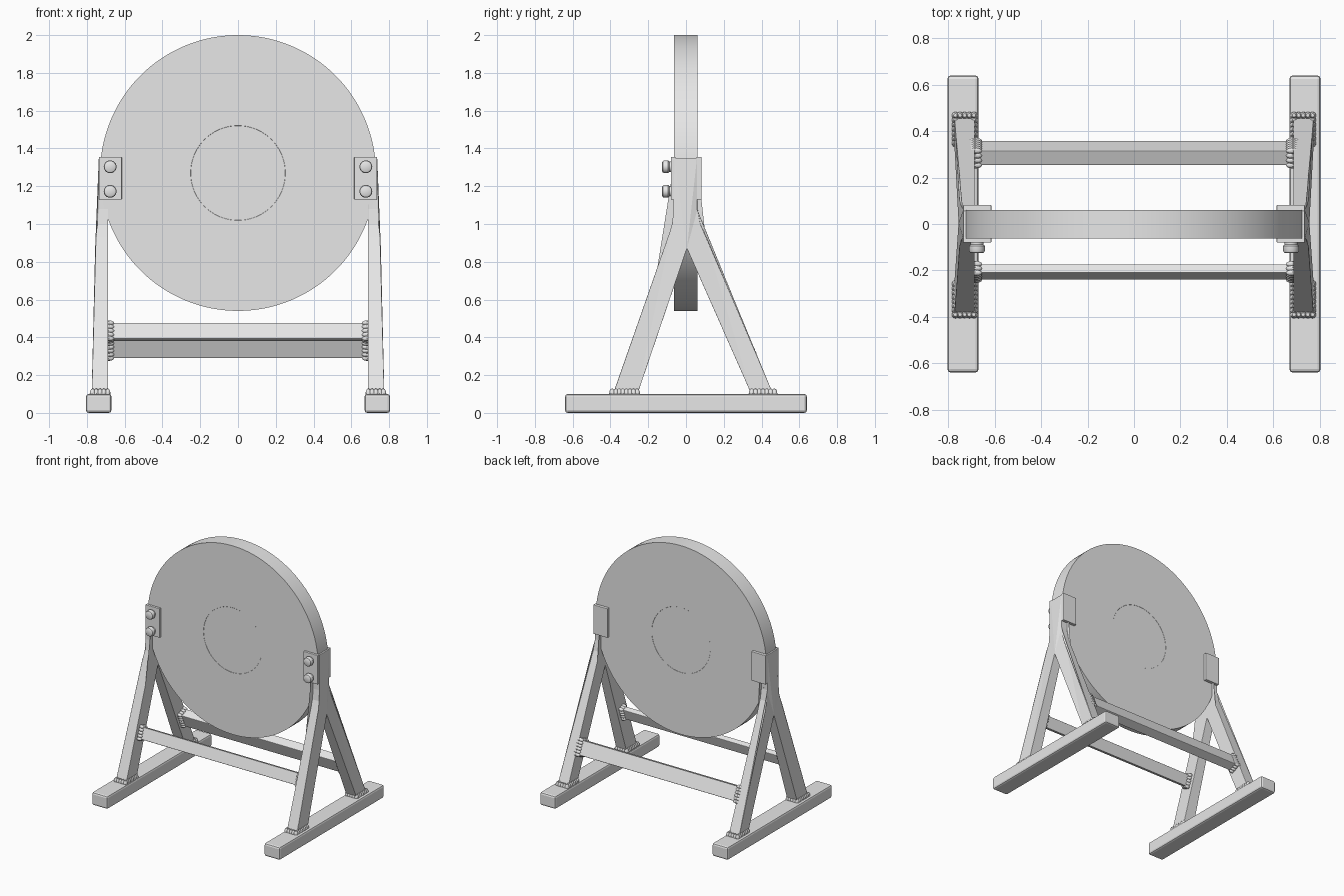
import bpy, bmesh, math
from mathutils import Matrix, Vector

if "Cube" in bpy.data.objects:
    bpy.data.objects.remove(bpy.data.objects["Cube"])

steel = bpy.data.materials.new("grey_steel")
steel.diffuse_color = (0.8, 0.8, 0.8, 1)
steel.use_nodes = True
steel.node_tree.nodes["Principled BSDF"].inputs["Base Color"].default_value = steel.diffuse_color


def finish(name, bm, bevel=0, mirror=False, smooth=False):
    """Turn a bmesh into a named object with optional bevel and x mirror."""
    bmesh.ops.recalc_face_normals(bm, faces=bm.faces)
    me = bpy.data.meshes.new(name)
    bm.to_mesh(me)
    bm.free()
    me.materials.append(steel)
    ob = bpy.data.objects.new(name, me)
    bpy.context.collection.objects.link(ob)
    if bevel:
        b = ob.modifiers.new("bevel", 'BEVEL')
        b.width, b.segments = bevel, 2
        b.limit_method = 'ANGLE'
    if mirror:
        m = ob.modifiers.new("mirror", 'MIRROR')
        m.use_axis[0] = True
        m.use_clip = False
        m.use_mirror_merge = False
    if smooth:
        bpy.ops.object.select_all(action='DESELECT')
        ob.select_set(True)
        bpy.context.view_layer.objects.active = ob
        bpy.ops.object.shade_smooth_by_angle(angle=math.radians(35))
    return ob


def box(name, lo, hi, bevel=0, mirror=False):
    lo, hi = Vector(lo), Vector(hi)
    bm = bmesh.new()
    bmesh.ops.create_cube(bm, size=1, matrix=Matrix.Translation((lo + hi) / 2)
                          @ Matrix.Diagonal((*(hi - lo), 1)))
    return finish(name, bm, bevel, mirror)


def lathe(name, profile, centre, n, mirror=False):
    """Spin (radius, y) points around the y axis."""
    bm = bmesh.new()
    verts = [bm.verts.new((r, y, 0)) for r, y in profile]
    edges = [bm.edges.new(p) for p in zip(verts, verts[1:])]
    bmesh.ops.spin(bm, geom=verts + edges, cent=(0, 0, 0), axis=(0, 1, 0),
                   angle=math.tau, steps=n)
    bmesh.ops.remove_doubles(bm, verts=bm.verts, dist=1e-5)
    bmesh.ops.translate(bm, verts=bm.verts, vec=centre)
    return finish(name, bm, 0, mirror, True)


def weld(name, matrix, hu, hv, bead, height):
    """Rippled weld seam: overlapping beads around a rectangle."""
    bm = bmesh.new()
    nu, nv = max(2, round(2 * hu / 0.02)), max(2, round(2 * hv / 0.02))
    pts = []
    for s in (-1, 1):
        pts += [(-hu + 2 * hu * i / nu, s * hv) for i in range(nu + 1)]
        pts += [(s * hu, -hv + 2 * hv * i / nv) for i in range(1, nv)]
    for u, v in pts:
        bmesh.ops.create_uvsphere(
            bm, u_segments=10, v_segments=6, radius=1,
            matrix=matrix @ Matrix.Translation((u, v, 0))
            @ Matrix.Diagonal((bead, bead, height, 1)))
    return finish(name, bm, 0, True, True)


# Round target disc with faint concentric scored rings
R, FRONT, BACK, D = 0.73, -0.063, 0.06, 0.001
lathe("disc", [(0, FRONT + D), (0.25, FRONT + D), (0.251, FRONT), (R, FRONT),
               (R, BACK), (0.251, BACK), (0.25, BACK - D), (0, BACK - D)],
      (0, 0, 1.27), 128)

# Ground rails
box("foot_rail", (0.67, -0.64, 0), (0.805, 0.64, 0.1), 0.014, True)

# Forked side legs: inverted Y outline, tapering and leaning inwards
outline = [(-0.39, 0.09), (-0.26, 0.09), (0.005, 0.87), (0.35, 0.09),
           (0.465, 0.09), (0.105, 0.93), (0.075, 1.0), (0.06, 1.08),
           (0.058, 1.35), (-0.06, 1.35), (-0.063, 1.08), (-0.072, 1.0),
           (-0.095, 0.93)]


def outer_x(z):
    if z < 0.93:
        return 0.775 - 0.02 * (z - 0.09) / 0.84
    return max(0.737, 0.755 - 0.018 * (z - 0.93) / 0.15)


bm = bmesh.new()
inner = [bm.verts.new((0.687, y, z)) for y, z in outline]
outer = [bm.verts.new((outer_x(z), y, z)) for y, z in outline]
caps = [bm.faces.new(inner), bm.faces.new(outer)]
for i in range(len(outline)):
    j = (i + 1) % len(outline)
    bm.faces.new((inner[i], inner[j], outer[j], outer[i]))
bmesh.ops.triangulate(bm, faces=caps)
finish("forked_leg", bm, 0.005, True)

# Cross bars tilted with the legs, and the welds at their ends
for name, y, z, tilt, t, h in (("front", -0.207, 0.428, -20, 0.04, 0.088),
                               ("rear", 0.306, 0.352, 23.5, 0.068, 0.108)):
    place = Matrix.Translation((0, y, z)) @ Matrix.Rotation(math.radians(tilt), 4, 'X')
    bm = bmesh.new()
    bmesh.ops.create_cube(bm, size=1, matrix=place @ Matrix.Diagonal((1.39, t, h, 1)))
    finish(name + "_cross_bar", bm, 0.004)
    # local x, y, z of the weld map to bar thickness, height, length
    swap = Matrix(((0, 0, 1, 0.685), (1, 0, 0, 0), (0, 1, 0, 0), (0, 0, 0, 1)))
    weld(name + "_bar_weld", place @ swap, t / 2, h / 2, 0.014, 0.03)

# Welds where the legs meet the rails
for name, y, half in (("front", -0.325, 0.066), ("rear", 0.408, 0.06)):
    weld(name + "_leg_weld", Matrix.Translation((0.73, y, 0.1)), 0.04, half, 0.016, 0.03)

# Clamp plates on both sides of the disc
box("front_clamp_plate", (0.615, -0.08, 1.13), (0.737, -0.055, 1.355), 0.003, True)
box("rear_clamp_plate", (0.615, 0.055, 1.13), (0.737, 0.082, 1.355), 0.003, True)

# Bolts with stepped, rounded heads
for name, z in (("lower", 1.173), ("upper", 1.303)):
    lathe(name + "_bolt", [(0, -0.126), (0.024, -0.126), (0.031, -0.122),
                           (0.034, -0.115), (0.034, -0.094), (0.027, -0.088),
                           (0.027, -0.075), (0, -0.075)],
          (0.677, 0, z), 24, True)
